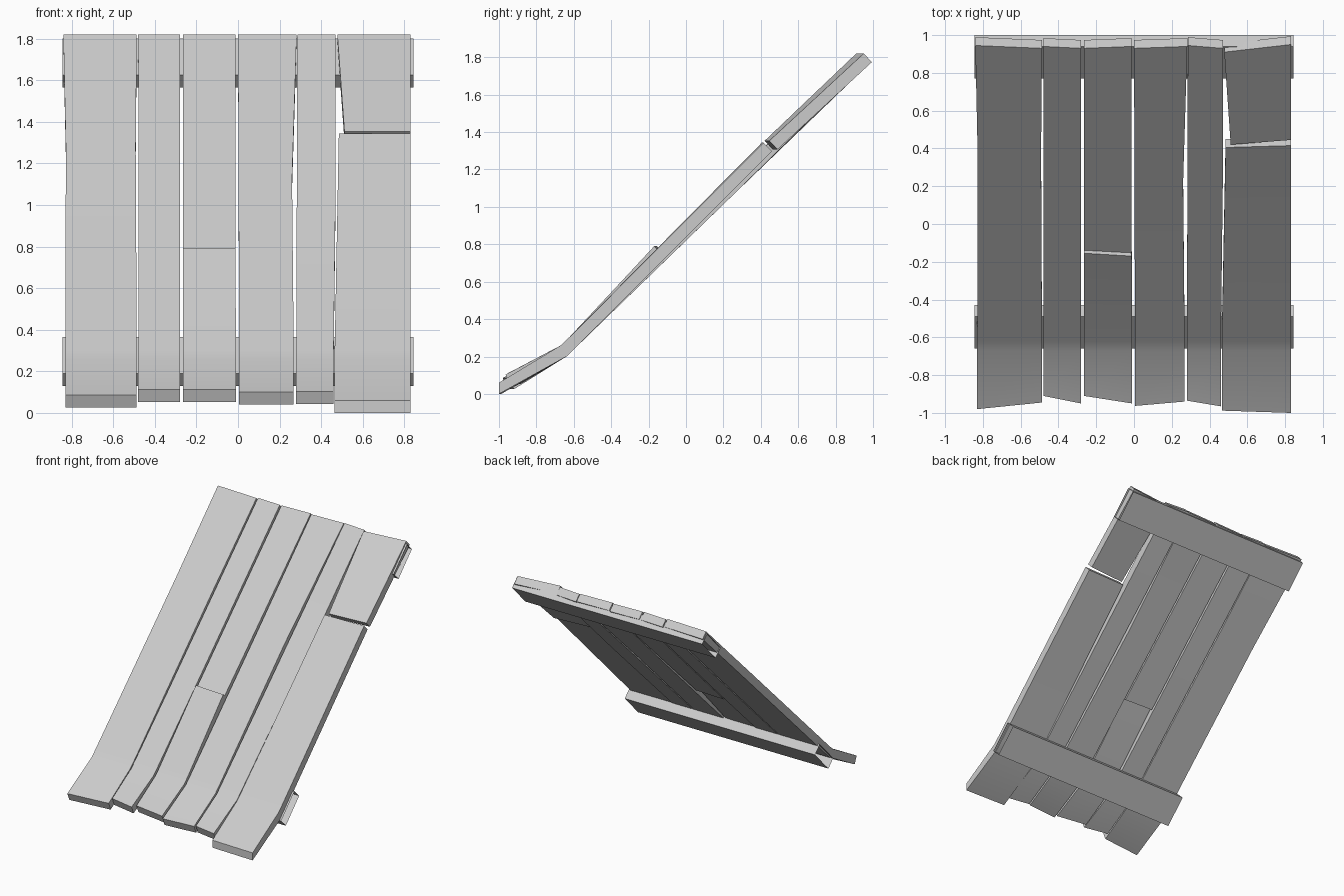
import bpy, bmesh

if "Cube" in bpy.data.objects:
    bpy.data.objects.remove(bpy.data.objects["Cube"])

BEND_LO = (-0.672, 0.258)   # plank top surface (y, z) either side of the bend
BEND_HI = (-0.622, 0.305)


def make_object(name, bm, smooth=False):
    bmesh.ops.recalc_face_normals(bm, faces=bm.faces)
    me = bpy.data.meshes.new(name)
    bm.to_mesh(me)
    bm.free()
    ob = bpy.data.objects.new(name, me)
    bpy.context.collection.objects.link(ob)
    if smooth:
        bpy.context.view_layer.objects.active = ob
        ob.select_set(True)
        bpy.ops.object.shade_smooth_by_angle(angle=0.6)
        ob.select_set(False)
    return ob


def loft(name, stations, caps=True, smooth=False):
    """stations: (x_left, x_right, y_left, y_right, z, dy, dz); dy, dz reach the underside"""
    bm = bmesh.new()
    rings = []
    for xl, xr, yl, yr, z, dy, dz in stations:
        pts = [(xl, yl, z), (xr, yr, z), (xr, yr + dy, z + dz), (xl, yl + dy, z + dz)]
        rings.append([bm.verts.new(p) for p in pts])
    for a, b in zip(rings, rings[1:]):
        for i in range(4):
            j = (i + 1) % 4
            bm.faces.new((a[i], a[j], b[j], b[i]))
    if caps:
        bm.faces.new(rings[0])
        bm.faces.new(rings[-1])
    return make_object(name, bm, smooth)


def foot(xl, xr, yl, yr, z, dy=0.025):
    """Lower end and the bend of a plank"""
    return [(xl, xr, yl, yr, z, dy, -0.06),
            (xl, xr, BEND_LO[0], BEND_LO[0], BEND_LO[1], 0.036, -0.056),
            (xl, xr, BEND_HI[0], BEND_HI[0], BEND_HI[1], 0.04, -0.05)]


def cut(xl, xr, yl, yr, z):
    """Square-cut section on the 45 degree slope"""
    return (xl, xr, yl, yr, z, 0.044, -0.046)


# Whole planks: foot, waist, top
planks = [
    (foot(-0.83, -0.487, -0.98, -0.945, 0.085), (-0.828, -0.492, 0.38, 1.28), (-0.84, -0.487, 0.945, 0.93)),
    (foot(-0.48, -0.28, -0.91, -0.95, 0.112), (-0.478, -0.28, -0.14, 0.772), (-0.48, -0.28, 0.94, 0.93)),
    (foot(0.005, 0.268, -0.963, -0.94, 0.1), (0.003, 0.26, 0.22, 1.122), (0.0, 0.282, 0.93, 0.94)),
    (foot(0.28, 0.46, -0.935, -0.965, 0.103), (0.283, 0.47, 0.2, 1.102), (0.285, 0.47, 0.945, 0.93)),
]
for n, (base, (xl, xr, y, z), (tl, tr, yl, yr)) in enumerate(planks, 1):
    loft(f"plank_{n}", base + [cut(xl, xr, y, y, z), cut(tl, tr, yl, yr, 1.82)], smooth=True)

# Cracked middle plank, upper half slightly sunken
loft("cracked_plank_lower", foot(-0.265, -0.01, -0.91, -0.95, 0.112)
     + [cut(-0.265, -0.012, -0.155, -0.17, 0.79)], smooth=True)
loft("cracked_plank_upper", [cut(-0.265, -0.012, -0.148, -0.16, 0.765),
                             cut(-0.265, -0.012, 0.93, 0.94, 1.82)])

# Broken right plank, upper piece skewed
loft("broken_plank_lower", foot(0.465, 0.83, -0.988, -1.0, 0.06, 0.0)
     + [cut(0.485, 0.83, 0.405, 0.415, 1.343)], smooth=True)
loft("broken_plank_upper", [cut(0.512, 0.83, 0.42, 0.445, 1.353),
                            cut(0.478, 0.83, 0.91, 0.95, 1.82)])

# Cross battens under the planks, open at the ends
for name, y, z in (("lower_batten", -0.66, 0.19), ("upper_batten", 0.77, 1.625)):
    bm = bmesh.new()
    section = [(0, 0), (0.17, 0.175), (0.23, 0.115), (0.06, -0.06)]
    left, right = ([bm.verts.new((x, y + a, z + b)) for a, b in section] for x in (-0.845, 0.845))
    for i in range(4):
        j = (i + 1) % 4
        bm.faces.new((left[i], left[j], right[j], right[i]))
    make_object(name, bm)
